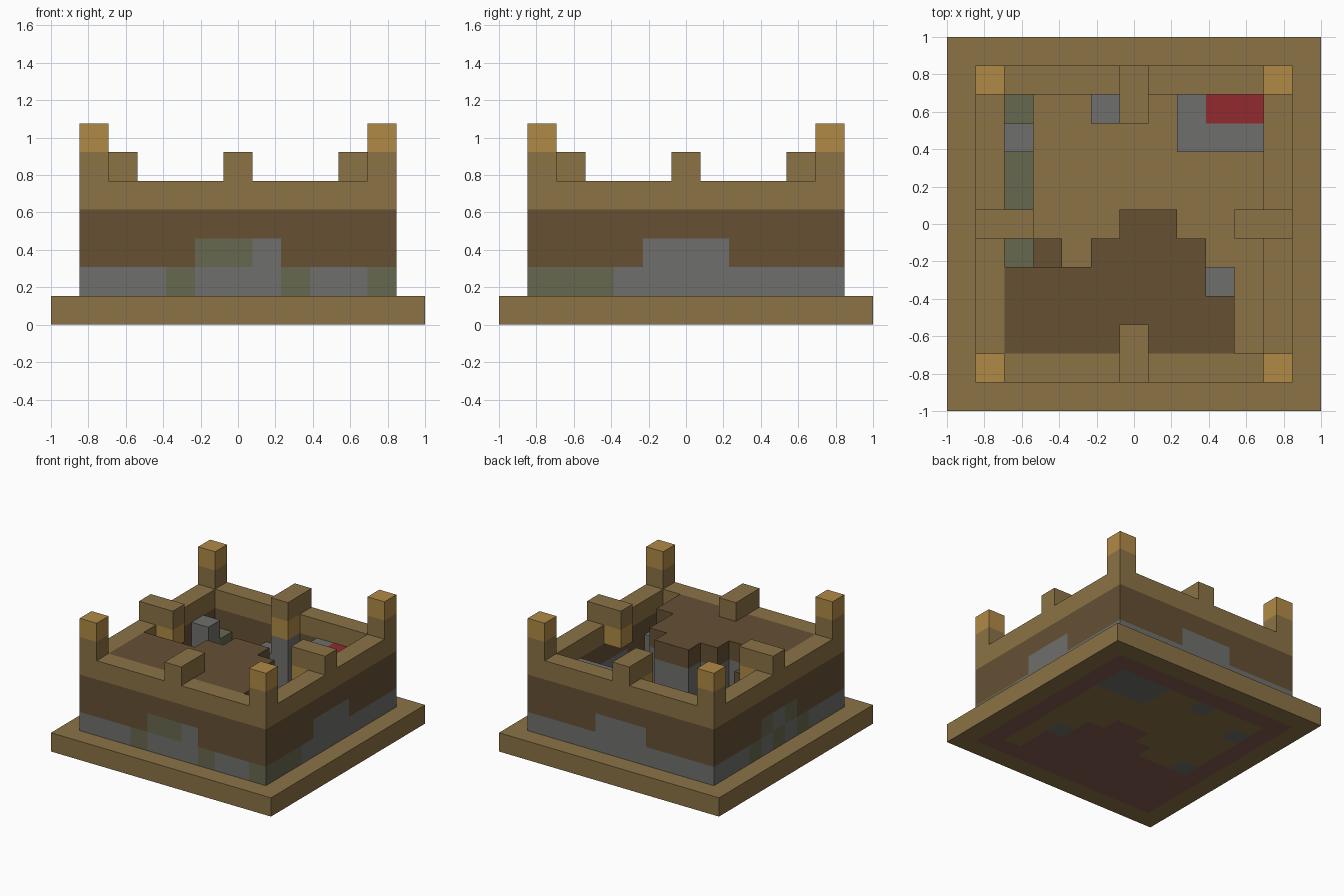
import bpy, bmesh
from mathutils import Vector

old = bpy.data.objects.get("Cube")
if old:
    bpy.data.objects.remove(old, do_unlink=True)

N = 13
U = 2 / N


# Colours
def material(name, rgb):
    lin = [((c / 255 + 0.055) / 1.055) ** 2.4 for c in rgb] + [1]
    m = bpy.data.materials.new(name)
    m.use_nodes = True
    m.diffuse_color = lin
    bsdf = m.node_tree.nodes["Principled BSDF"]
    bsdf.inputs["Base Color"].default_value = lin
    bsdf.inputs["Roughness"].default_value = 0.9
    return m


MATS = [
    material("tan_plank", (139, 115, 70)),
    material("dark_wood", (102, 80, 52)),
    material("grey_stone", (111, 111, 109)),
    material("mossy_stone", (103, 104, 78)),
    material("amber_wood", (176, 138, 70)),
    material("red_cloth", (146, 42, 45)),
    material("clay_brown", (133, 93, 80)),
]
TAN, WOOD, STONE, MOSS, AMBER, RED, CLAY = range(7)


def box(i0, i1, j0, j1, k0, k1, colour):
    """Block of cells; ranges include both ends."""
    return {(i, j, k): colour for i in range(i0, i1 + 1)
            for j in range(j0, j1 + 1) for k in range(k0, k1 + 1)}


def build(name, cells, under=None):
    """Turn coloured cells into a shell of their exposed faces."""
    bm = bmesh.new()
    for c, colour in cells.items():
        for axis in range(3):
            for side in (0, 1):
                near = list(c)
                near[axis] += 2 * side - 1
                if tuple(near) in cells:
                    continue
                a, b = (axis + 1) % 3, (axis + 2) % 3
                quad = []
                for p, q in ((0, 0), (1, 0), (1, 1), (0, 1)):
                    v = Vector(c)
                    v[axis] += side
                    v[a] += p
                    v[b] += q
                    quad.append(bm.verts.new((v - Vector((N / 2, N / 2, 0))) * U))
                face = bm.faces.new(quad if side else quad[::-1])
                down = axis == 2 and not side
                face.material_index = under(c) if under and down else colour
    bmesh.ops.remove_doubles(bm, verts=bm.verts, dist=U / 100)
    mesh = bpy.data.meshes.new(name)
    bm.to_mesh(mesh)
    bm.free()
    for m in MATS:
        mesh.materials.append(m)
    obj = bpy.data.objects.new(name, mesh)
    bpy.context.collection.objects.link(obj)
    return obj


# Footprints inside the walls
platform_plan = {(i, j) for i in range(2, 10) for j in range(2, 5)} - {(9, 4)}
platform_plan |= {(i, 5) for i in range(5, 9)} | {(6, 6), (7, 6)}
stone_plan = {(i, j) for i in (8, 9, 10) for j in (9, 10)}
stone_plan |= {(9, 4), (5, 10), (2, 9), (2, 5)}


# Base slab with a patterned underside
def underside(c):
    i, j = c[:2]
    edge = (i, j)
    if 0 in edge or N - 1 in edge:
        return TAN
    if 1 in edge or N - 2 in edge or edge in platform_plan:
        return CLAY
    return STONE if edge in stone_plan else TAN


build("base_slab", box(0, 12, 0, 12, 0, 0, TAN), underside)

# Masonry patterns, one letter per cell: lower course, then upper course
LETTER = {"s": STONE, "m": MOSS, "w": WOOD}
front = ("sssmsssmssm", "wwwwmmswwww")
back = ("sssssssssss", "wwwwssswwww")
right = ("mmmssssssss", "wwwwssswwww")
left = ("sssmsmsmsss", "wwwwmsmwwww")

# Walls
walls = {}
for n in range(11):
    for k in range(1, 5):
        for (i, j), rows in (((1, n + 1), left), ((11, n + 1), right),
                             ((n + 1, 11), back), ((n + 1, 1), front)):
            colour = LETTER[rows[k - 1][n]] if k < 3 else WOOD if k == 3 else TAN
            walls[i, j, k] = colour
build("walls", walls)

# Corner posts
for side, j in (("front", 1), ("back", 11)):
    for hand, i in (("right", 1), ("left", 11)):
        build(f"{side}_{hand}_post", {(i, j, 5): TAN, (i, j, 6): AMBER})

# Battlements reaching inward over wooden brackets
for name, outer, inner in (("front", (6, 1), (6, 2)), ("back", (6, 11), (6, 10)),
                           ("right", (1, 6), (2, 6)), ("left", (11, 6), (10, 6))):
    build(name + "_battlement", {(*outer, 5): TAN, (*inner, 5): TAN})
    if name != "front":
        build(name + "_bracket", {(*inner, 4): AMBER})

# Upper platform and the stone core carrying it
build("platform", {(i, j, 4): WOOD for i, j in platform_plan})
build("platform_core", {(i, j, k): STONE for i, j in platform_plan for k in (1, 2, 3)})
build("platform_step", box(3, 3, 5, 5, 1, 3, WOOD))
build("platform_side_block", box(9, 9, 4, 4, 1, 3, STONE))

# Raised stone corner with a red cover
ledge = box(8, 10, 9, 10, 1, 3, STONE)
ledge.update(box(9, 10, 10, 10, 3, 3, RED))
build("corner_ledge", ledge)

# Stone blocks along the inner walls
build("back_column", {**box(6, 6, 10, 10, 1, 3, STONE), **box(5, 5, 10, 10, 1, 2, STONE)})
rubble = {**box(2, 2, 5, 5, 1, 2, MOSS), **box(2, 2, 7, 8, 1, 1, MOSS),
          **box(2, 2, 9, 9, 1, 3, STONE), **box(2, 2, 10, 10, 1, 2, MOSS)}
build("side_rubble", rubble)
